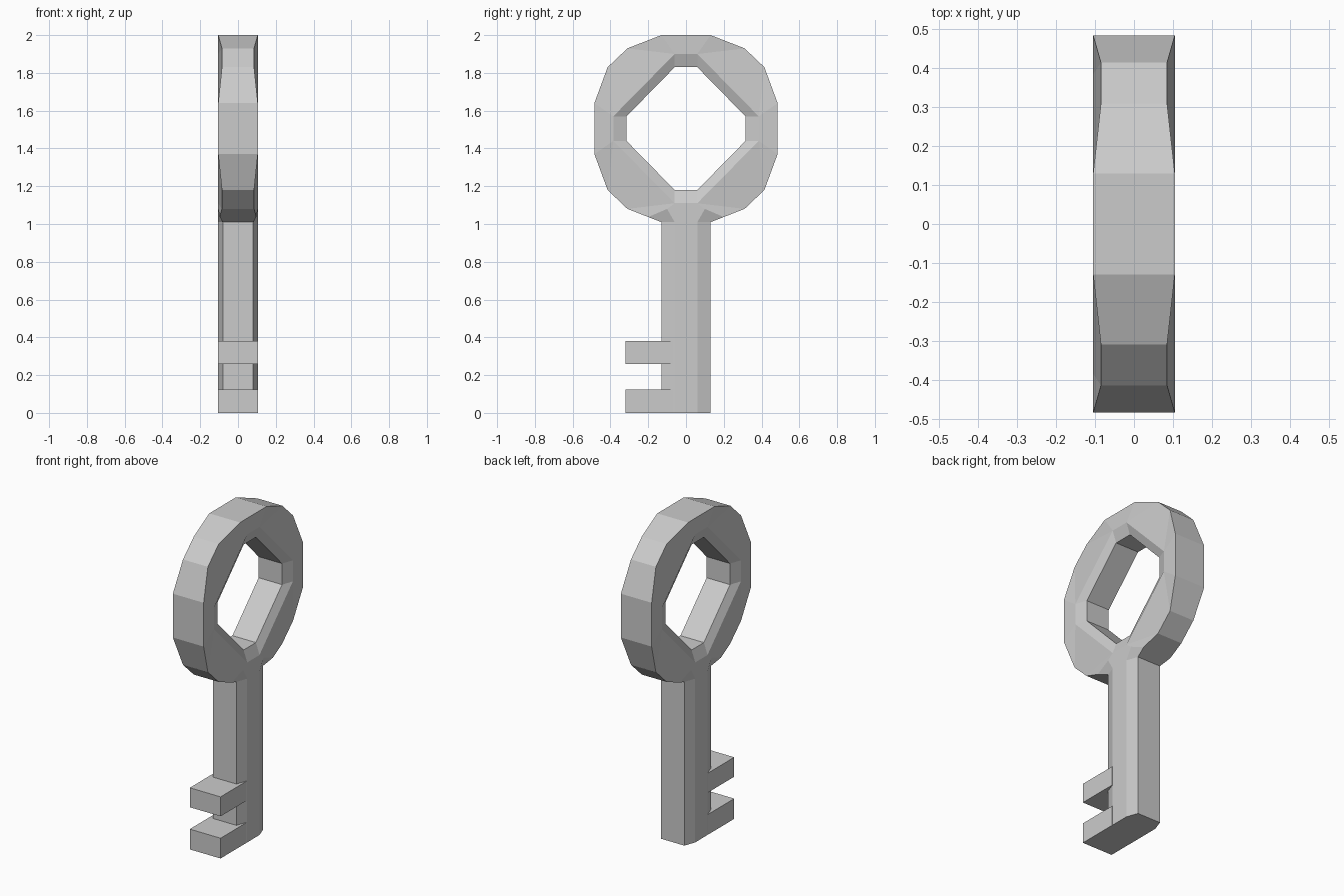
import bpy, bmesh

cube = bpy.data.objects.get("Cube")
if cube:
    bpy.data.objects.remove(cube)

grey = bpy.data.materials.new("light grey metal")
grey.use_nodes = True
colour = (0.6, 0.6, 0.6, 1)
grey.diffuse_color = colour
grey.node_tree.nodes["Principled BSDF"].inputs["Base Color"].default_value = colour

MID = 1.505   # height of the bow centre
HALF = 0.105  # half thickness
EDGE = 0.08   # half thickness at chamfered edges
SLIM = 0.085  # half thickness at the bow's diagonal corners


def finish(name, bm):
    bmesh.ops.remove_doubles(bm, verts=bm.verts, dist=0.0005)
    bmesh.ops.recalc_face_normals(bm, faces=bm.faces)
    mesh = bpy.data.meshes.new(name)
    bm.to_mesh(mesh)
    bm.free()
    mesh.materials.append(grey)
    obj = bpy.data.objects.new(name, mesh)
    bpy.context.collection.objects.link(obj)
    return obj


def add_face(bm, points):
    bm.faces.new([bm.verts.new(p) for p in points])


# Bow: one faceted octant (x, y, height from centre), mirrored eight ways
def bow_octant(bm, sx, sy, sz):
    bottom = sz < 0
    o1 = (EDGE if bottom else HALF, 0.13, 0.495)
    o2, o3 = (SLIM, 0.31, 0.425), (SLIM, 0.415, 0.325)
    o4, o5 = (HALF, 0.485, 0.135), (HALF, 0.485, 0)
    m0, m1 = (HALF, 0, 0.395), (HALF, 0.06, 0.395)
    m2, m3 = (HALF, 0.385, 0.065), (HALF, 0.385, 0)
    i0, i1 = (EDGE, 0, 0.325), (EDGE, 0.06, 0.325)
    i2, i3 = (EDGE, 0.315, 0.065), (EDGE, 0.315, 0)
    faces = [(m1, m2, o3, o2), (m2, o4, o3), (m2, m3, o5, o4),
             (m0, m1, i1, i0), (m1, m2, i2, i1), (m2, m3, i3, i2)]
    outer = [o1, o2, o3, o4, o5]
    if bottom:
        # Blend from the chamfered shank into the bow
        rim, tip = (0.097, 0.2, 0.468), (HALF, 0.1, 0.425)
        neck0, neck = (HALF, 0, 0.495), (HALF, 0.06, 0.495)
        faces += [(o1, rim, tip, neck), (m0, m1, tip, neck, neck0),
                  (m1, tip, rim, o2)]
        outer.insert(1, rim)
    else:
        top = (HALF, 0, 0.495)
        faces += [(m0, m1, o1, top), (m1, o1, o2)]
        outer.insert(0, top)
    # Outer and inner walls reach to the middle plane
    for loop in (outer, [i0, i1, i2, i3]):
        for a, b in zip(loop, loop[1:]):
            faces.append((a, b, (0, *b[1:]), (0, *a[1:])))
    for f in faces:
        add_face(bm, [(sx * x, sy * y, MID + sz * z) for x, y, z in f])


bm = bmesh.new()
for sx in (-1, 1):
    for sy in (-1, 1):
        for sz in (-1, 1):
            bow_octant(bm, sx, sy, sz)
# Join the halves of the walls and flats across the mirror planes
bmesh.ops.remove_doubles(bm, verts=bm.verts, dist=0.0005)
bmesh.ops.dissolve_limit(bm, angle_limit=0.01, verts=bm.verts, edges=bm.edges)
finish("bow", bm)

# Shank: chamfered bar, open where it joins the bow
bm = bmesh.new()
profile = [(HALF, -0.06), (HALF, 0.06), (EDGE, 0.13), (-EDGE, 0.13),
           (-HALF, 0.06), (-HALF, -0.06), (-EDGE, -0.13), (EDGE, -0.13)]
add_face(bm, [(x, y, 0) for x, y in profile])
for (ax, ay), (bx, by) in zip(profile, profile[1:] + profile[:1]):
    add_face(bm, [(ax, ay, 0), (bx, by, 0), (bx, by, 1.01), (ax, ay, 1.01)])
finish("shank", bm)

# Teeth: two blocks facing the front
for name, low, high in (("lower_tooth", 0, 0.125), ("upper_tooth", 0.26, 0.38)):
    bm = bmesh.new()
    bmesh.ops.create_cube(bm, size=1)
    for v in bm.verts:
        v.co = (HALF * 2 * v.co.x, -0.32 if v.co.y < 0 else -0.065,
                low if v.co.z < 0 else high)
    finish(name, bm)
